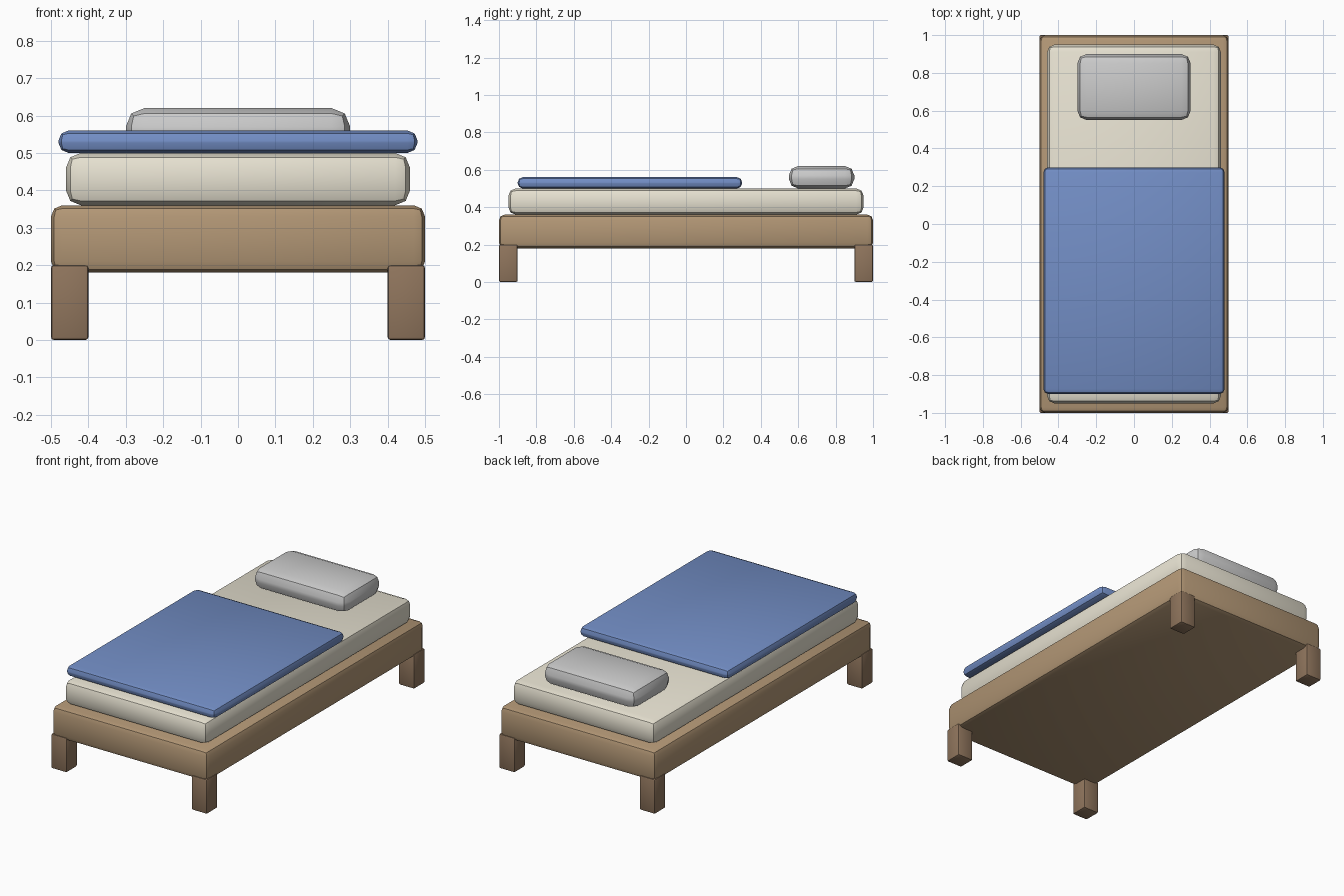
import bpy

if "Cube" in bpy.data.objects:
    bpy.data.objects.remove(bpy.data.objects["Cube"])


def material(name, rgb):
    m = bpy.data.materials.new(name)
    m.diffuse_color = (*rgb, 1)
    m.use_nodes = True
    m.node_tree.nodes["Principled BSDF"].inputs["Base Color"].default_value = m.diffuse_color
    return m


def soft_box(name, lo, hi, radius, mat=None, segments=2):
    """Box between two corners with rounded, smooth-shaded edges."""
    bpy.ops.mesh.primitive_cube_add(
        size=1, location=[(a + b) / 2 for a, b in zip(lo, hi)])
    ob = bpy.context.object
    ob.name = name
    ob.scale = [b - a for a, b in zip(lo, hi)]
    bpy.ops.object.transform_apply(location=False, rotation=False, scale=True)
    bev = ob.modifiers.new("Bevel", 'BEVEL')
    bev.width = radius
    bev.segments = segments
    bpy.ops.object.modifier_apply(modifier=bev.name)
    bpy.ops.object.shade_smooth_by_angle()
    if mat:
        ob.data.materials.append(mat)
    return ob


wood = material("wood", (0.45, 0.31, 0.18))
dark_wood = material("dark_wood", (0.28, 0.18, 0.11))
linen = material("linen", (0.80, 0.76, 0.64))
blue = material("blue_cloth", (0.17, 0.27, 0.56))

# Bed base, mattress and bedding
soft_box("bed_frame", (-0.5, -1, 0.18), (0.5, 1, 0.36), 0.03, wood)
soft_box("mattress", (-0.46, -0.95, 0.36), (0.46, 0.95, 0.5), 0.04, linen)
soft_box("blanket", (-0.48, -0.9, 0.5), (0.48, 0.3, 0.56), 0.027, blue)
soft_box("pillow", (-0.3, 0.55, 0.5), (0.3, 0.9, 0.62), 0.05)

# Corner legs
for end, y in (("front", -0.95), ("back", 0.95)):
    for side, x in (("left", -0.45), ("right", 0.45)):
        soft_box(f"{end}_{side}_leg", (x - 0.05, y - 0.05, 0),
                 (x + 0.05, y + 0.05, 0.2), 0.008, dark_wood)
